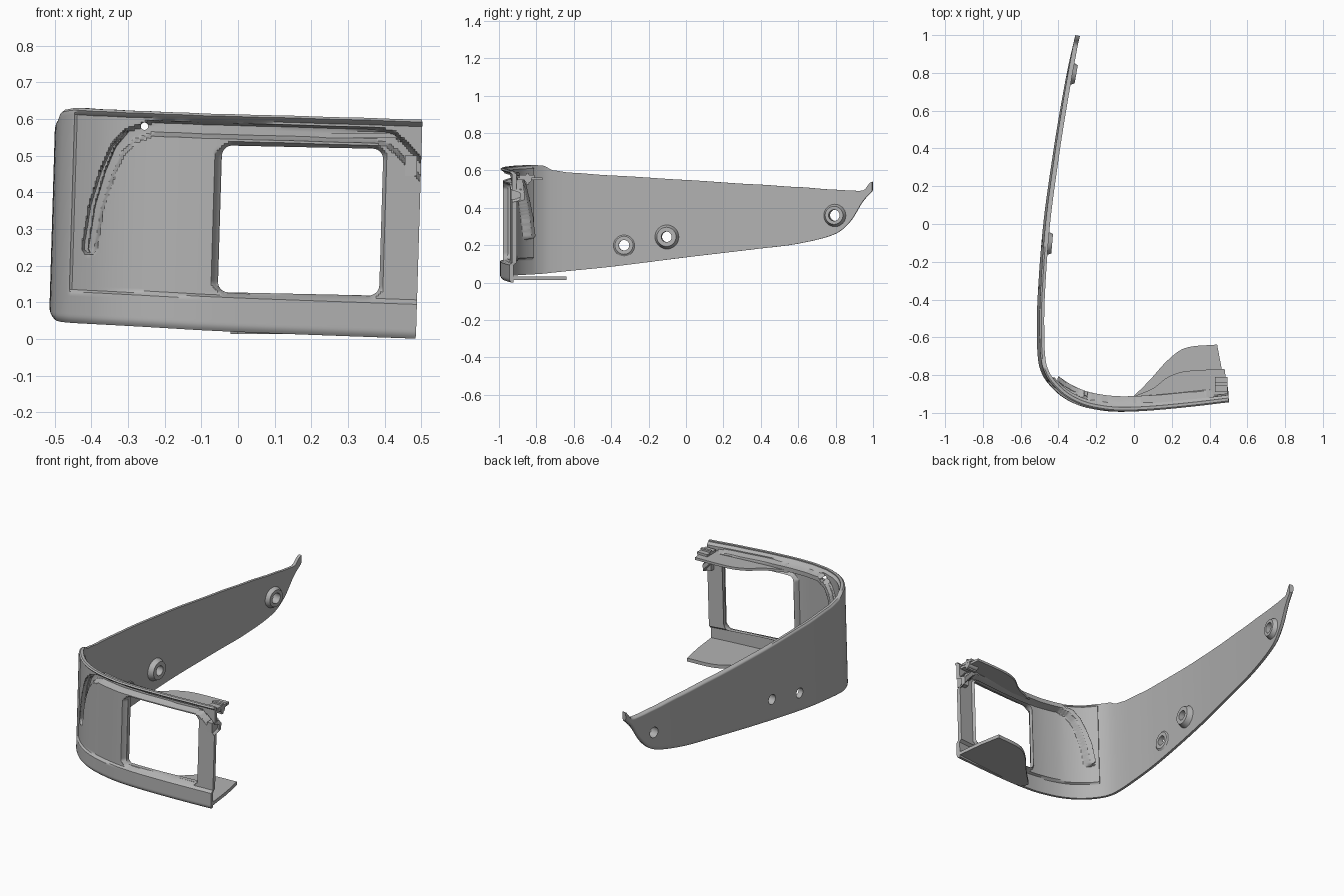
import bpy, bmesh, math
from mathutils import Vector

cube = bpy.data.objects.get("Cube")
if cube:
    bpy.data.objects.remove(cube)

grey = bpy.data.materials.new("satin_grey")
grey.use_nodes = True
COLOUR = (0.45, 0.45, 0.45, 1)
grey.diffuse_color = COLOUR
grey.node_tree.nodes["Principled BSDF"].inputs["Base Color"].default_value = COLOUR

# Panel outline: x, y in plan, then bottom and top height
PATH = [(-.317, 1, .49, .54), (-.327, .95, .435, .492), (-.34, .88, .325, .492), (-.355, .8, .26, .497),
        (-.39, .6, .208, .511), (-.425, .38, .18, .525), (-.476, 0, .135, .549), (-.505, -.4, .085, .573),
        (-.507, -.62, .063, .588), (-.502, -.71, .054, .6), (-.49, -.77, .048, .625), (-.455, -.835, .044, .63),
        (-.38, -.91, .04, .626), (-.285, -.96, .035, .622), (-.18, -.985, .029, .618),
        (-.075, -.994, .023, .614), (.085, -.988, .016, .61), (.3, -.968, .008, .604), (.494, -.945, .001, .598)]
GROOVE = [Vector(p) for p in [(-.403, .25), (-.388, .36), (-.362, .45), (-.335, .515), (-.3, .555), (-.24, .576),
                              (.37, .556), (.41, .545), (.445, .515), (.5, .455), (.53, .42)]]
THICK = 0.024


def shear(x, z):
    return x + .03 * (z - .3)


def step(a, b, v):
    t = min(1, max(0, (v - a) / (b - a)))
    return t * t * (3 - 2 * t)


def spline(points, spacing):
    """Smooth curve through the points, with spacing chosen per segment."""
    pts = [Vector(p) for p in points]
    out = []
    for i in range(len(pts) - 1):
        a, b = pts[i], pts[i + 1]
        ta = (b - pts[i - 1]) if i else (b - a)
        tb = (pts[i + 2] - a) if i + 2 < len(pts) else (b - a)
        span = (b - a).length
        # tangents scaled by chord so uneven points stay smooth
        ta, tb = ta.normalized() * span, tb.normalized() * span
        n = max(2, round(span / spacing(a)))
        for k in range(n):
            t = k / n
            out.append(a * (2*t**3 - 3*t*t + 1) + ta * (t**3 - 2*t*t + t)
                       + b * (3*t*t - 2*t**3) + tb * (t**3 - t*t))
    return out + [pts[-1]]


def groove_distance(p):
    best = 9
    for a, b in zip(GROOVE, GROOVE[1:]):
        ab = b - a
        t = min(1, max(0, (p - a).dot(ab) / ab.dot(ab)))
        best = min(best, (p - a - ab * t).length)
    return best


def window_distance(x, z):
    """Signed distance to the rounded window, with a wider slope on its left."""
    dx, dz = x - .17, z - .323 + .022 * (x - .17)
    if dx < -.22:
        dx = -.22 + (dx + .22) * .45
    qx, qz = abs(dx) - .22 + .03, abs(dz) - .2 + .03
    return math.hypot(max(qx, 0), max(qz, 0)) + min(max(qx, qz), 0) - .03


def depth(x, z, top):
    """How far the front face sinks back."""
    recess = .016 * step(-.457, -.447, x) * step(-.004, .004, z - .13 + .031 * (x + .45)) \
        * step(.009, .016, top - z)
    groove = .058 * (1 - step(.013, .024, groove_distance(Vector((x, z)))))
    reveal = .042 * (1 - step(0, .014, window_distance(x, z)))
    return max(recess, groove, reveal)


def finish(bm, name):
    bmesh.ops.recalc_face_normals(bm, faces=bm.faces)
    me = bpy.data.meshes.new(name)
    bm.to_mesh(me)
    bm.free()
    me.materials.append(grey)
    ob = bpy.data.objects.new(name, me)
    bpy.context.collection.objects.link(ob)
    return ob


def select(ob):
    bpy.ops.object.select_all(action='DESELECT')
    ob.select_set(True)
    bpy.context.view_layer.objects.active = ob


def cut(ob, cutter):
    mod = ob.modifiers.new("cut", 'BOOLEAN')
    mod.operation, mod.solver, mod.object = 'DIFFERENCE', 'EXACT', cutter
    select(ob)
    bpy.ops.object.modifier_apply(modifier=mod.name)


def prism(name, outline, offset):
    bm = bmesh.new()
    face = bm.faces.new([bm.verts.new(p) for p in outline])
    new = bmesh.ops.extrude_face_region(bm, geom=[face])["geom"]
    bmesh.ops.translate(bm, verts=[v for v in new if isinstance(v, bmesh.types.BMVert)], vec=offset)
    return finish(bm, name)


def cone(name, centre, axis, r1, r2, length):
    bm = bmesh.new()
    bmesh.ops.create_cone(bm, cap_ends=True, segments=32, radius1=r1, radius2=r2, depth=length)
    bm.transform(Vector(axis).to_track_quat('Z', 'Y').to_matrix().to_4x4())
    bmesh.ops.translate(bm, verts=bm.verts, vec=centre)
    return finish(bm, name)


def box(name, lo, hi):
    (x, y, z), (u, v, w) = lo, hi
    return prism(name, [(x, y, z), (u, y, z), (u, v, z), (x, v, z)], (0, 0, w - z))


# Curved panel: outer and inner sheets joined round the border
columns = spline(PATH, lambda p: .006 if p[1] < -.75 else .025)
ROWS = 96
bm = bmesh.new()
outer, inner = [], []
for i, c in enumerate(columns):
    tangent = columns[min(i + 1, len(columns) - 1)] - columns[max(i - 1, 0)]
    n = Vector((-tangent[1], tangent[0], 0)).normalized()
    x, y, low, top = c
    o_col, i_col = [], []
    for j in range(ROWS + 1):
        z = low + (top - low) * j / ROWS
        sink = depth(x, z, top) if y < -.75 else 0
        edge = max(0, 1 - (z - low) / .02, 1 - (top - z) / .01)
        p = Vector((shear(x, z), y + sink, z))
        o_col.append(bm.verts.new(p + n * .009 * edge ** 2))
        i_col.append(bm.verts.new(p + n * THICK))
    outer.append(o_col)
    inner.append(i_col)
last = len(columns) - 1
for sheet in (outer, inner):
    for i in range(last):
        for j in range(ROWS):
            bm.faces.new((sheet[i][j], sheet[i + 1][j], sheet[i + 1][j + 1], sheet[i][j + 1]))
for j in (0, ROWS):
    for i in range(last):
        bm.faces.new((outer[i][j], outer[i + 1][j], inner[i + 1][j], inner[i][j]))
for i in (0, last):
    for j in range(ROWS):
        bm.faces.new((outer[i][j], outer[i][j + 1], inner[i][j + 1], inner[i][j]))
panel = finish(bm, "curved_panel")

# Window opening with rounded corners
outline = []
for k, (sx, sz) in enumerate([(1, 1), (-1, 1), (-1, -1), (1, -1)]):
    for a in range(9):
        ang = math.radians(90 * k + 90 * a / 8)
        x, z = .17 + sx * .192 + .028 * math.cos(ang), .323 + sz * .172 + .028 * math.sin(ang)
        z -= .022 * (x - .17)
        outline.append((shear(x, z), -1.1, z))
cutters = [prism("window_cutter", outline, (0, .3, 0)),
           cone("groove_hole_cutter", (-.255, -.9, .58), (0, 1, 0), .01, .01, .3)]

# Mounting bosses on the inside of the long arm, each with a through hole
bosses = []
for y, z, r, rise, hole in [(-.33, .2, .062, .006, .028), (-.1, .245, .066, .03, .028), (.8, .36, .062, .024, .03)]:
    k = min(range(last), key=lambda i: abs(columns[i][1] - y))
    t = columns[k + 1] - columns[k - 1]
    n = Vector((-t[1], t[0], 0)).normalized()
    base = Vector((shear(columns[k][0], z), y, z)) + n * (THICK - .004)
    bosses.append(cone("mounting_boss", base + n * (rise + .004) / 2, n, r, r * .78, rise + .004))
    cutters.append(cone("bolt_cutter", base, n, hole, hole, .2))
for c in cutters:
    cut(panel, c)
for boss, c in zip(bosses, cutters[2:]):
    cut(boss, c)
for c in cutters:
    bpy.data.objects.remove(c)


# Horizontal flanges behind the front
def flange(name, points, z, thick):
    curve = spline(points[:5], lambda p: .02)
    return prism(name, [(p[0], p[1], z) for p in curve] + [(x, y, z) for x, y in points[5:]], (0, 0, thick))


flange("lower_flange", [(-.02, -.93), (.08, -.83), (.18, -.72), (.27, -.657), (.44, -.638),
                        (.465, -.77), (.484, -.935), (.25, -.955), (0, -.975)], .014, .02)
flange("upper_flange", [(-.02, -.92), (.1, -.87), (.18, -.81), (.27, -.78), (.48, -.768),
                        (.495, -.9), (.25, -.92)], .548, .014)

# Clip at the free end of the front
box("clip_block", (.455, -.935, .445), (.488, -.88, .5))
box("clip_rib", (.43, -.855, .525), (.495, -.84, .585))
box("clip_bar", (.43, -.89, .56), (.495, -.81, .575))
cone("clip_pin", (.462, -.845, .553), (1, 0, 0), .02, .02, .065)

for ob in [o for o in bpy.context.collection.objects if o.type == 'MESH' and grey.name in o.data.materials]:
    select(ob)
    bpy.ops.object.shade_smooth_by_angle(angle=math.radians(35))
